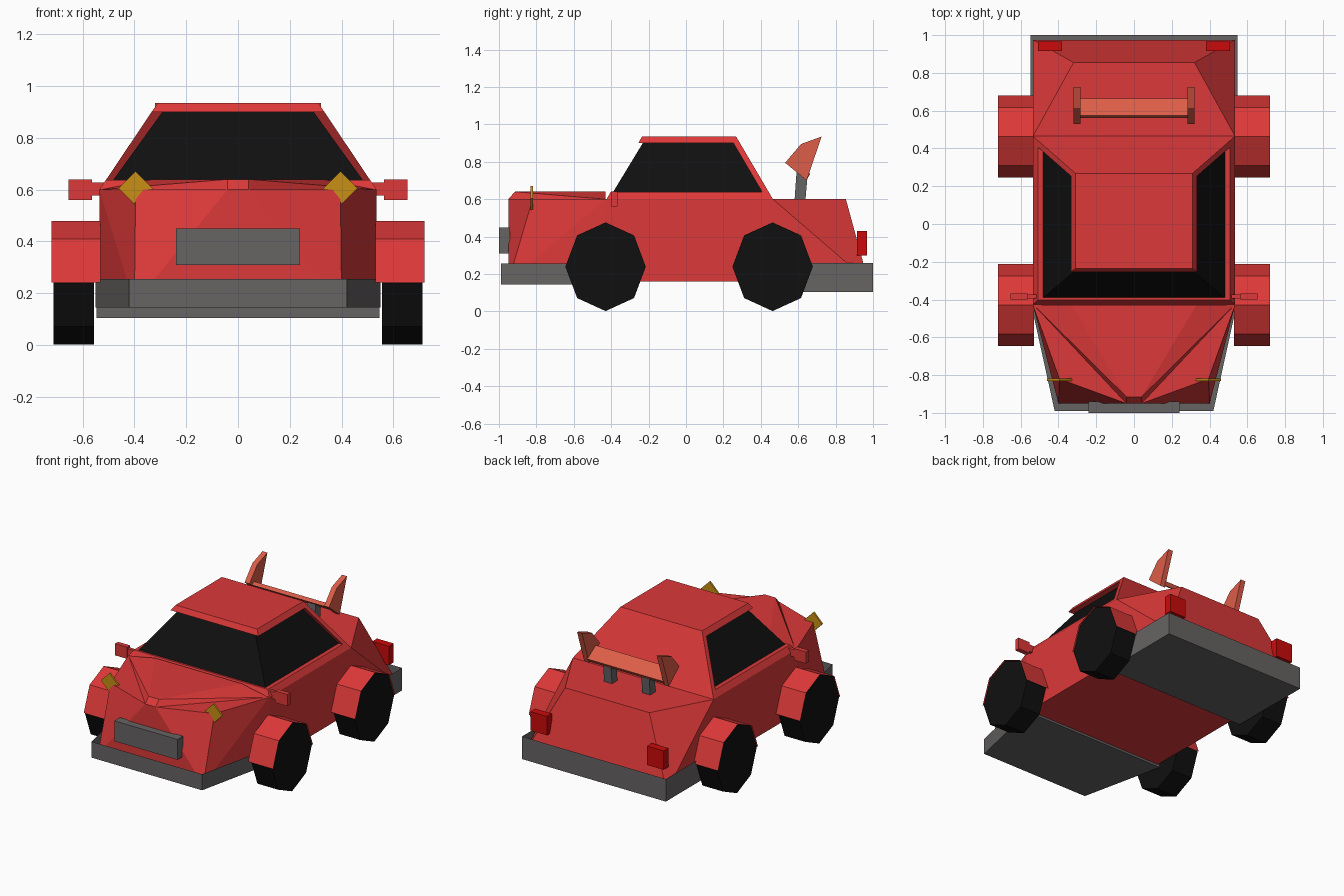
import bpy, bmesh, math

if "Cube" in bpy.data.objects:
    bpy.data.objects.remove(bpy.data.objects["Cube"])


def material(name, r, g, b):
    m = bpy.data.materials.new(name)
    m.diffuse_color = (r, g, b, 1)
    m.use_nodes = True
    m.node_tree.nodes["Principled BSDF"].inputs["Base Color"].default_value = m.diffuse_color
    return m


RED = material("body red", 0.72, 0.04, 0.04)
ORANGE = material("spoiler orange", 0.72, 0.11, 0.065)
GREY = material("trim grey", 0.135, 0.125, 0.125)
BLACK = material("black", 0.005, 0.005, 0.005)
GOLD = material("headlight gold", 0.58, 0.28, 0.007)
LAMP = material("tail lamp red", 0.6, 0.003, 0.003)


def finish(name, bm, mat):
    me = bpy.data.meshes.new(name)
    bm.to_mesh(me)
    bm.free()
    me.materials.append(mat)
    ob = bpy.data.objects.new(name, me)
    bpy.context.collection.objects.link(ob)
    return ob


def hull(name, pts, mat, mirror=True, open_top=False):
    """Convex solid through the points; mirror adds the -x copies first."""
    bm = bmesh.new()
    if mirror:
        pts = list(pts) + [(-x, y, z) for x, y, z in pts]
    for p in pts:
        bm.verts.new(p)
    r = bmesh.ops.convex_hull(bm, input=bm.verts)
    junk = [g for g in r["geom_interior"] + r["geom_unused"] if isinstance(g, bmesh.types.BMVert)]
    if junk:
        bmesh.ops.delete(bm, geom=list(set(junk)), context='VERTS')
    bmesh.ops.dissolve_limit(bm, angle_limit=0.01, verts=bm.verts, edges=bm.edges)
    bmesh.ops.recalc_face_normals(bm, faces=bm.faces)
    if open_top:
        top = [f for f in bm.faces if f.normal.z > 0.9]
        bmesh.ops.delete(bm, geom=top, context='FACES_ONLY')
    return finish(name, bm, mat)


def prism(name, profile, x0, x1, mat):
    """Side profile of (y, z) points stretched from x0 to x1."""
    return hull(name, [(x, y, z) for x in (x0, x1) for y, z in profile], mat, mirror=False)


def rect(y0, y1, z0, z1):
    return [(y0, z0), (y1, z0), (y1, z1), (y0, z1)]


# Lower body and raised hood
hull("body", [(0.40, -0.95, 0.16), (0.535, -0.43, 0.16), (0.535, 0.975, 0.16),
              (0.04, -0.95, 0.16), (0.04, -0.95, 0.6), (0.395, -0.82, 0.6),
              (0.535, -0.43, 0.6), (0.535, 0.465, 0.6), (0.32, 0.855, 0.6)], RED)
hull("hood_bulge", [(0.04, -0.95, 0.6), (0.53, -0.43, 0.6),
                    (0.04, -0.915, 0.64), (0.33, -0.43, 0.64)], RED)

# Bumper trays, open on top around the body
hull("front_bumper", [(x, y, z) for z in (0.145, 0.255)
                      for x, y in ((0.42, -0.99), (0.55, -0.40))], GREY, open_top=True)
hull("rear_bumper", [(0.547, y, z) for z in (0.105, 0.26) for y in (0.40, 1.0)],
     GREY, open_top=True)


# Cabin: sill, roof and rear wall follow one tapered outer shell
def shell(z):
    t = (z - 0.6) / 0.335
    return 0.535 - 0.225 * t, -0.425 + 0.19 * t, 0.465 - 0.197 * t   # half width, front, rear


def slab(z0, z1):
    return [(shell(z)[0], y, z) for z in (z0, z1) for y in shell(z)[1:]]


hull("window_sill", slab(0.6, 0.638), RED)
hull("roof", slab(0.9, 0.935), RED)
hull("cabin_rear_wall", [(shell(z)[0], shell(z)[2] - d, z)
                         for z in (0.6, 0.935) for d in (0, 0.035)], RED)
hull("windows", [(0.487, -0.395, 0.63), (0.487, 0.425, 0.63),
                 (0.285, -0.225, 0.91), (0.285, 0.25, 0.91)], BLACK)

# Grille
prism("grille", rect(-1.0, -0.94, 0.31, 0.45), -0.24, 0.24, GREY)

# Spoiler blade, tilted with its front edge up
prism("spoiler_blade", [(0.56, 0.775), (0.575, 0.795), (0.665, 0.735), (0.65, 0.712)],
      -0.29, 0.29, ORANGE)

for side, s in (("left", -1), ("right", 1)):
    # Wheels and the thin half-octagon fenders over them
    for end, cy in (("front", -0.43), ("rear", 0.463)):
        octagon = [(math.cos(i * math.pi / 4), math.sin(i * math.pi / 4)) for i in range(8)]
        prism(f"{end}_{side}_wheel", [(cy + 0.215 * c, 0.239 + 0.237 * k) for c, k in octagon],
              s * 0.555, s * 0.712, BLACK)
        bm = bmesh.new()
        rows = [[bm.verts.new((s * x, cy + 0.217 * c, 0.241 + 0.239 * k)) for x in (0.53, 0.72)]
                for c, k in octagon[:5]]
        for a, b in zip(rows, rows[1:]):
            quad = [a[0], a[1], b[1], b[0]]
            bm.faces.new(quad if s < 0 else quad[::-1])
        bm.normal_update()
        if sum(f.normal.z for f in bm.faces) < 0:
            bmesh.ops.reverse_faces(bm, faces=bm.faces)
        finish(f"{end}_{side}_fender", bm, RED)

    # Diamond headlights
    prism_pts = [(s * 0.395 + dx, y, 0.605 + dz) for y in (-0.831, -0.819)
                 for dx, dz in ((0.066, 0), (0, 0.066), (-0.066, 0), (0, -0.066))]
    hull(f"{side}_headlight", prism_pts, GOLD, mirror=False)

    # Tail lamps
    prism(f"{side}_tail_lamp", rect(0.915, 0.967, 0.30, 0.43), s * 0.38, s * 0.507, LAMP)

    # Mirrors on short stems
    prism(f"{side}_mirror", rect(-0.40, -0.367, 0.56, 0.64), s * 0.563, s * 0.655, RED)
    prism(f"{side}_mirror_stem", rect(-0.395, -0.372, 0.578, 0.628), s * 0.50, s * 0.565, RED)

    # Spoiler end plates and posts
    prism(f"{side}_spoiler_plate", [(0.725, 0.935), (0.615, 0.895), (0.53, 0.795), (0.645, 0.70)],
          s * 0.284, s * 0.321, ORANGE)
    prism(f"{side}_spoiler_post", [(0.58, 0.59), (0.638, 0.59), (0.65, 0.725), (0.592, 0.76)],
          s * 0.115, s * 0.175, GREY)
